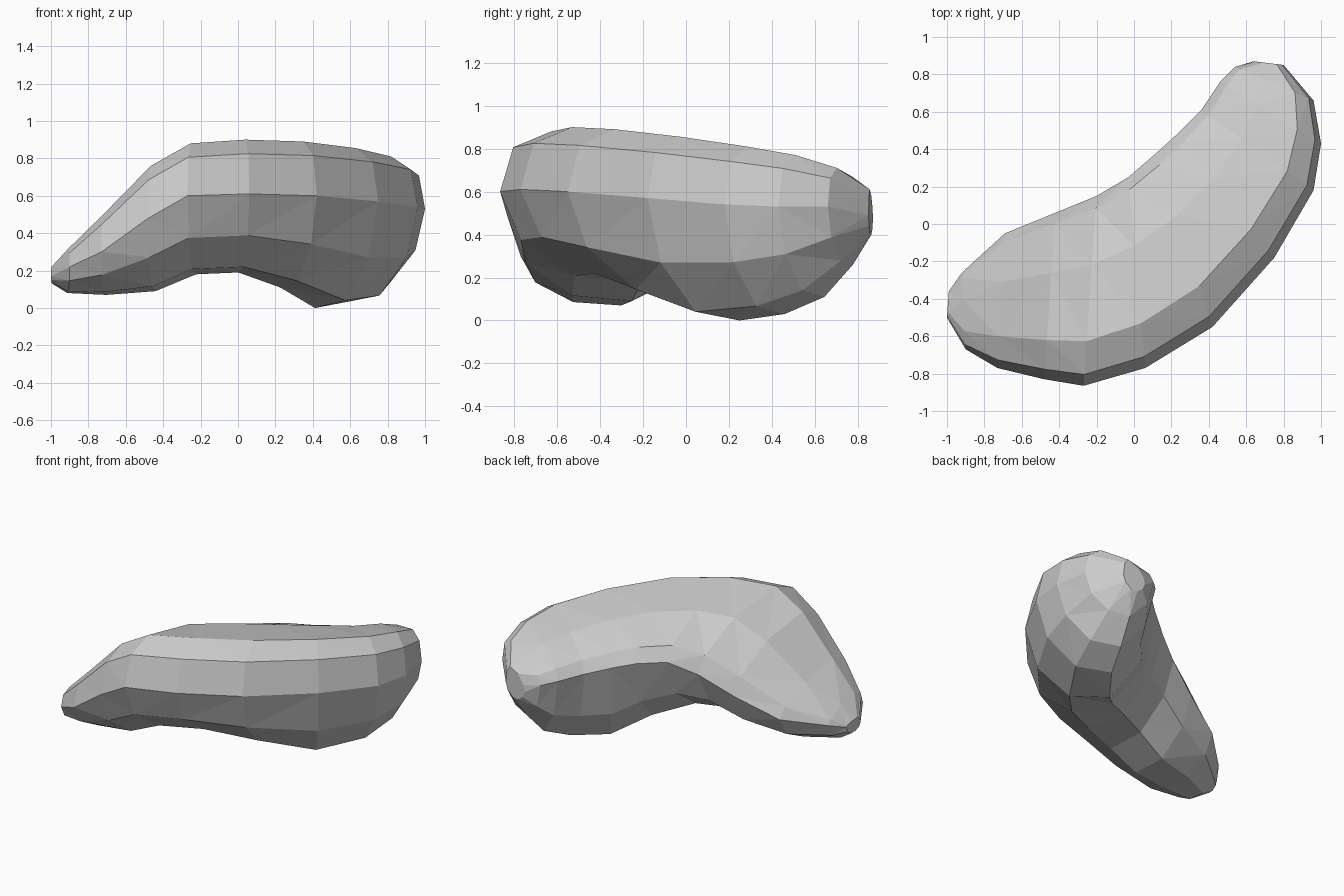
import bpy, bmesh
from mathutils import Vector

# Stations along the bend: inner edge xyz, outer edge xyz, top z, bottom z
stations = [
    (-0.99, -0.36, 0.19, -1.00, -0.50, 0.17, 0.22, 0.13),
    (-0.92, -0.26, 0.22, -0.90, -0.67, 0.22, 0.32, 0.08),
    (-0.69, -0.05, 0.28, -0.73, -0.77, 0.30, 0.50, 0.07),
    (-0.42, 0.06, 0.41, -0.48, -0.83, 0.48, 0.76, 0.09),
    (-0.20, 0.15, 0.54, -0.27, -0.865, 0.60, 0.88, 0.18),
    (-0.03, 0.25, 0.62, 0.06, -0.77, 0.61, 0.90, 0.19),
    (0.12, 0.38, 0.62, 0.42, -0.55, 0.60, 0.89, 0.11),
    (0.23, 0.48, 0.60, 0.75, -0.18, 0.57, 0.855, 0.00),
    (0.36, 0.61, 0.57, 0.96, 0.18, 0.54, 0.81, 0.03),
    (0.46, 0.76, 0.55, 1.00, 0.43, 0.53, 0.77, 0.11),
    (0.54, 0.84, 0.53, 0.96, 0.66, 0.53, 0.71, 0.26),
    (0.64, 0.87, 0.47, 0.80, 0.85, 0.49, 0.61, 0.40),
]

# Cross-section: (position from inner -1 to outer 1, height from bottom -1 to top 1)
section = [(-1, 0), (-0.87, 0.33), (-0.28, 0.77), (0.53, 1), (0.88, 0.74),
           (1, 0), (0.81, -0.53), (0.32, -0.93), (-0.3, -1), (-0.8, -0.6)]


def ring(bm, st):
    inner, outer = Vector(st[:3]), Vector(st[3:6])
    verts = []
    for s, h in section:
        p = inner.lerp(outer, (s + 1) / 2)
        p.z += ((st[6] if h > 0 else st[7]) - p.z) * abs(h)
        verts.append(bm.verts.new(p))
    return verts


# Curved body lofted through the stations
bm = bmesh.new()
rings = [ring(bm, st) for st in stations]
n = len(section)
for a, b in zip(rings, rings[1:]):
    for i in range(n):
        j = (i + 1) % n
        bm.faces.new((a[i], a[j], b[j], b[i]))

# Rounded-off end caps
bm.faces.new(rings[0])
bm.faces.new(rings[-1])
bmesh.ops.triangulate(bm, faces=bm.faces[:])
bmesh.ops.recalc_face_normals(bm, faces=bm.faces[:])

mesh = bpy.data.meshes.new("curved_body")
bm.to_mesh(mesh)
bm.free()
body = bpy.data.objects.new("curved_body", mesh)
bpy.context.collection.objects.link(body)
